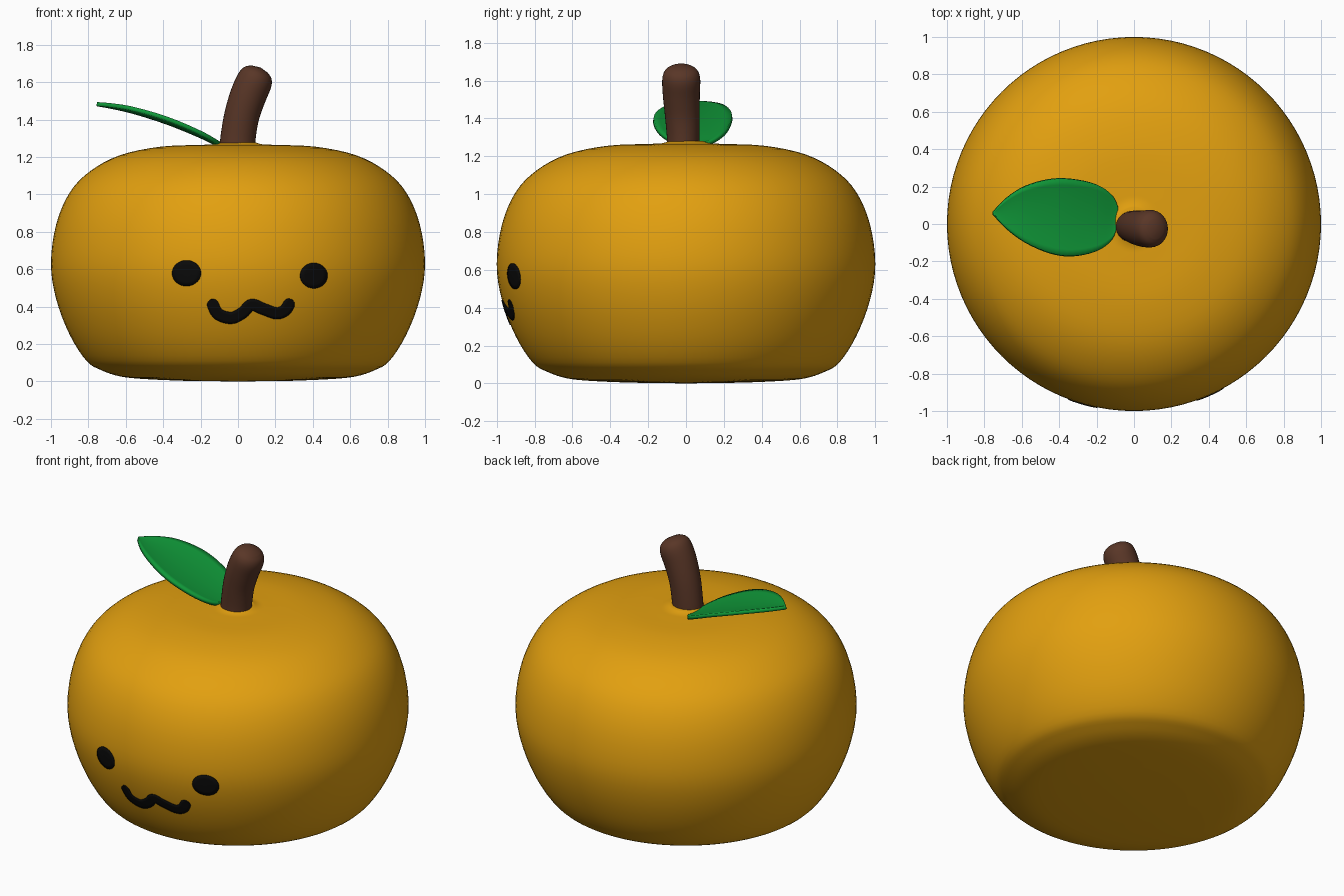
import bpy, bmesh, math
from mathutils import Vector, Matrix

if "Cube" in bpy.data.objects:
    bpy.data.objects.remove(bpy.data.objects["Cube"])


def material(name, rgb):
    m = bpy.data.materials.new(name)
    m.diffuse_color = (*rgb, 1)
    m.use_nodes = True
    m.node_tree.nodes["Principled BSDF"].inputs["Base Color"].default_value = m.diffuse_color
    return m


ORANGE = material("orange skin", (0.76, 0.35, 0.005))
BROWN = material("brown bark", (0.10, 0.037, 0.02))
GREEN = material("leaf green", (0.005, 0.31, 0.04))
BLACK = material("face black", (0.003, 0.003, 0.003))


def finish(name, bm, mat):
    bmesh.ops.recalc_face_normals(bm, faces=bm.faces)
    for f in bm.faces:
        f.smooth = True
    mesh = bpy.data.meshes.new(name)
    bm.to_mesh(mesh)
    bm.free()
    mesh.materials.append(mat)
    ob = bpy.data.objects.new(name, mesh)
    bpy.context.collection.objects.link(ob)
    return ob


def spline(pts, steps):
    """Catmull-Rom curve through points of any dimension."""
    p = [pts[0]] + list(pts) + [pts[-1]]
    out = []
    for i in range(1, len(p) - 2):
        for s in range(steps):
            t = s / steps
            out.append(tuple(0.5 * (2 * b + (c - a) * t + (2 * a - 5 * b + 4 * c - d) * t * t
                                    + (3 * b - a - 3 * c + d) * t ** 3)
                             for a, b, c, d in zip(*p[i - 1:i + 3])))
    return out + [tuple(pts[-1])]


def bridge(bm, rings, closed=True):
    n = len(rings[0])
    for a, b in zip(rings, rings[1:]):
        for i in range(n if closed else n - 1):
            j = (i + 1) % n
            bm.faces.new((a[i], a[j], b[j], b[i]))


def cap(bm, ring, point):
    v = bm.verts.new(point)
    for i in range(len(ring)):
        bm.faces.new((ring[i], ring[(i + 1) % len(ring)], v))


def circle(n):
    return [(math.cos(2 * math.pi * i / n), math.sin(2 * math.pi * i / n)) for i in range(n)]


# Body: squashed round fruit, turned from a profile
profile = spline([(0.3, 0.004), (0.5, 0.013), (0.63, 0.027), (0.73, 0.06), (0.81, 0.11),
                  (0.90, 0.25), (0.972, 0.44), (1.0, 0.63), (0.972, 0.84), (0.90, 1.01),
                  (0.79, 1.125), (0.63, 1.21), (0.417, 1.255), (0.2, 1.265),
                  (0.13, 1.268), (0.09, 1.28)], 4)
bm = bmesh.new()
rings = [[bm.verts.new((r * c, r * s, z)) for c, s in circle(96)] for r, z in profile]
bridge(bm, rings)
cap(bm, rings[0], (0, 0, 0))
cap(bm, rings[-1], (0, 0, 1.28))
finish("fruit_body", bm, ORANGE)

# Stem: leaning tapered rings (x, y, z, radius x, radius y, tilt) with a rounded tip
path = spline([(-0.005, -0.015, 1.22, 0.095, 0.085, 0.05), (0.0, -0.015, 1.3, 0.094, 0.086, 0.12),
               (0.02, -0.02, 1.42, 0.094, 0.092, 0.28), (0.055, -0.025, 1.53, 0.097, 0.098, 0.4),
               (0.09, -0.025, 1.61, 0.095, 0.1, 0.42), (0.107, -0.025, 1.65, 0.079, 0.085, 0.42),
               (0.116, -0.025, 1.67, 0.048, 0.055, 0.42)], 4)
bm = bmesh.new()
rings = []
for x, y, z, rx, ry, tilt in path:
    turn = Matrix.Rotation(tilt, 3, 'Y')
    rings.append([bm.verts.new(Vector((x, y, z)) + turn @ Vector((rx * c, ry * s, 0)))
                  for c, s in circle(32)])
bridge(bm, rings)
cap(bm, rings[0], path[0][:3])
cap(bm, rings[-1], (0.12, -0.025, 1.679))
finish("stem", bm, BROWN)

# Leaf: cupped pointed blade (x, mid y, half width, z)
spine = spline([(-0.088, 0.045, 0.05, 1.262), (-0.12, 0.035, 0.12, 1.28), (-0.2, 0.033, 0.178, 1.322),
                (-0.33, 0.034, 0.206, 1.378), (-0.45, 0.042, 0.197, 1.42),
                (-0.58, 0.052, 0.15, 1.456), (-0.68, 0.057, 0.082, 1.474),
                (-0.755, 0.058, 0.004, 1.483)], 4)
bm = bmesh.new()
rows = []
for x, y, w, z in spine:
    rows.append([bm.verts.new((x, y + w * k / 6, z + 0.10 * w * ((k / 6) ** 2 - 0.6)))
                 for k in range(-6, 7)])
bridge(bm, rows, closed=False)
leaf = finish("leaf", bm, GREEN)
mod = leaf.modifiers.new("thickness", 'SOLIDIFY')
mod.thickness, mod.offset = 0.022, 0


# Face plates follow the body surface
def on_body(x, z, lift=0.0015):
    for (r0, z0), (r1, z1) in zip(profile, profile[1:]):
        if z0 <= z <= z1:
            r = r0 + (r1 - r0) * (z - z0) / (z1 - z0) + lift
            return (x, -math.sqrt(r * r - x * x), z)


def plate(name, bm):
    ob = finish(name, bm, BLACK)
    mod = ob.modifiers.new("thickness", 'SOLIDIFY')
    mod.thickness, mod.offset = 0.006, 0


# Eyes: small ovals
for name, cx, cz, rx, rz in (("left_eye", -0.275, 0.579, 0.077, 0.069),
                             ("right_eye", 0.405, 0.566, 0.073, 0.068)):
    bm = bmesh.new()
    rings = [[bm.verts.new(on_body(cx + rx * k * c, cz + rz * k * s)) for c, s in circle(28)]
             for k in (1, 0.66, 0.33)]
    bridge(bm, rings)
    cap(bm, rings[-1], on_body(cx, cz))
    plate(name, bm)

# Mouth: wavy ribbon with rounded ends
line = spline([(-0.134, 0.41), (-0.105, 0.36), (-0.035, 0.34), (0.025, 0.368),
               (0.072, 0.41), (0.135, 0.388), (0.205, 0.365), (0.25, 0.38), (0.272, 0.412)], 6)
bm = bmesh.new()
rows = []
half = 0.031


def mouth_row(p, d, w):
    rows.append([bm.verts.new(on_body(p.x - d.y * w * k, p.y + d.x * w * k))
                 for k in (-1, -0.5, 0, 0.5, 1)])


pts = [Vector(p) for p in line]
start, end = (pts[1] - pts[0]).normalized(), (pts[-1] - pts[-2]).normalized()
for a in (80, 60, 40, 20):
    a = math.radians(a)
    mouth_row(pts[0] - start * half * math.sin(a), start, half * math.cos(a))
for i, p in enumerate(pts):
    mouth_row(p, (pts[min(i + 1, len(pts) - 1)] - pts[max(i - 1, 0)]).normalized(), half)
for a in (20, 40, 60, 80):
    a = math.radians(a)
    mouth_row(pts[-1] + end * half * math.sin(a), end, half * math.cos(a))
bridge(bm, rows, closed=False)
plate("mouth", bm)
